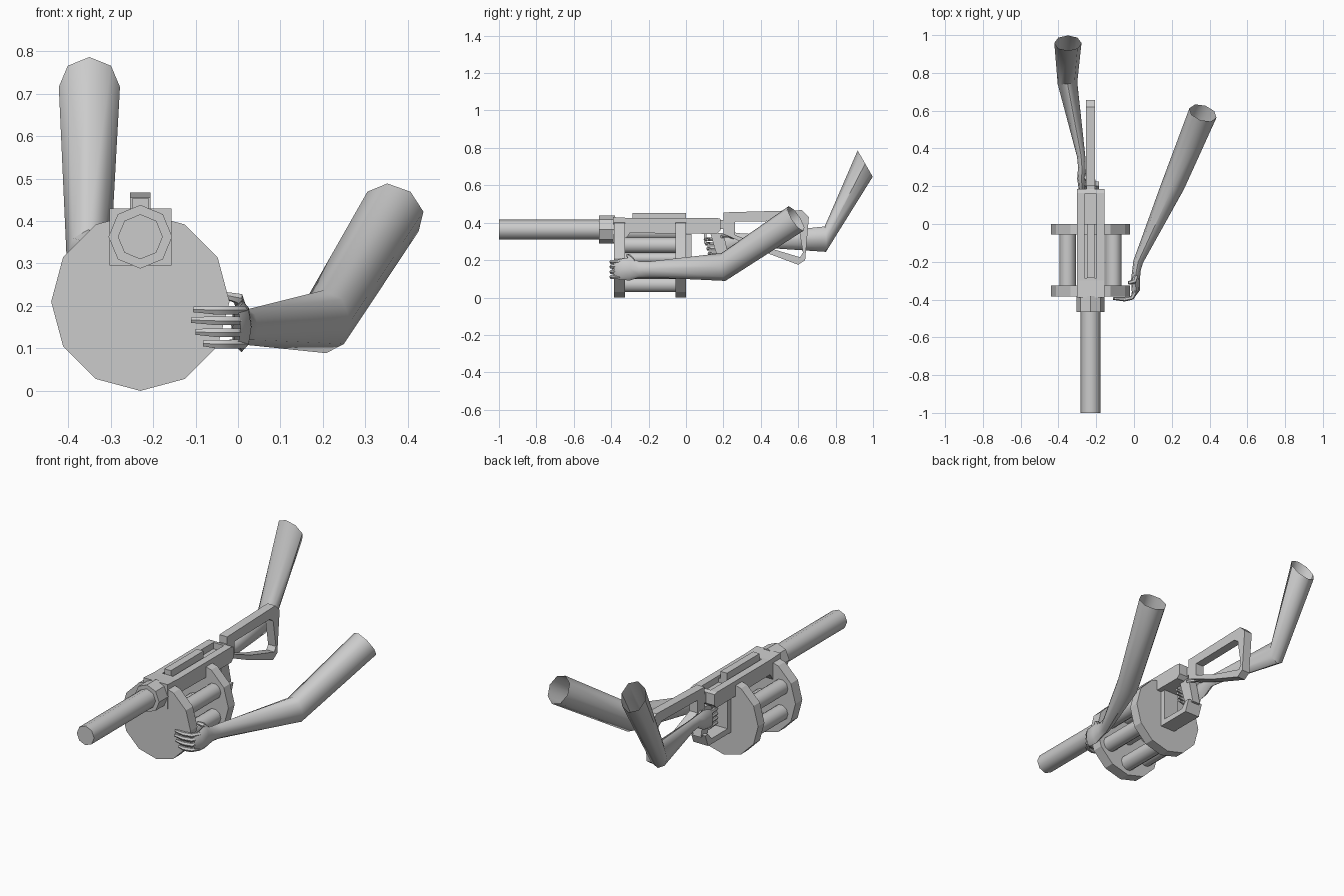
import bpy, bmesh, math
from mathutils import Vector

if "Cube" in bpy.data.objects:
    bpy.data.objects.remove(bpy.data.objects["Cube"])

grey = bpy.data.materials.new("plain grey")
grey.diffuse_color = (0.6, 0.6, 0.6, 1)
grey.use_nodes = True
grey.node_tree.nodes["Principled BSDF"].inputs["Base Color"].default_value = grey.diffuse_color
CX = -0.23  # centre line of the launcher


def finish(name, bm, smooth=False):
    bmesh.ops.recalc_face_normals(bm, faces=bm.faces)
    me = bpy.data.meshes.new(name)
    bm.to_mesh(me)
    bm.free()
    me.materials.append(grey)
    ob = bpy.data.objects.new(name, me)
    bpy.context.collection.objects.link(ob)
    if smooth:
        bpy.ops.object.select_all(action='DESELECT')
        ob.select_set(True)
        bpy.context.view_layer.objects.active = ob
        bpy.ops.object.shade_smooth_by_angle(angle=math.radians(50))
    return ob


def tube(name, sections, sides=8, caps=True, smooth=True):
    """Loft rings; each section is (centre, direction, half width, half height)."""
    bm = bmesh.new()
    rings = []
    for c, d, rw, rh in sections:
        d = Vector(d).normalized()
        side = d.cross(Vector((0, 0, 1))).normalized()
        up = side.cross(d)
        ring = []
        for i in range(sides):
            a = 2 * math.pi * i / sides
            ring.append(bm.verts.new(Vector(c) + side * rw * math.cos(a) + up * rh * math.sin(a)))
        rings.append(ring)
    for r, s in zip(rings, rings[1:]):
        for i in range(sides):
            j = (i + 1) % sides
            bm.faces.new((r[i], r[j], s[j], s[i]))
    if caps:
        bm.faces.new(rings[0])
        bm.faces.new(rings[-1])
    return finish(name, bm, smooth)


def cylinder(name, x, z, y0, y1, r, sides, smooth=False):
    return tube(name, [((x, y, z), (0, 1, 0), r, r) for y in (y0, y1)], sides, True, smooth)


def finger(name, points, r):
    pts = [Vector(p) for p in points]
    secs = []
    for i, p in enumerate(pts):
        d = pts[min(i + 1, len(pts) - 1)] - pts[max(i - 1, 0)]
        k = r * (0.65 if i == len(pts) - 1 else 1)
        secs.append((p, d, k, k))
    return tube(name, secs, 6)


def plate(name, outline, x0, x1, hole=None):
    """Extrude a (y, z) outline across x, or a frame if a hole of equal point count is given."""
    bm = bmesh.new()
    loops = [[[bm.verts.new((x, y, z)) for y, z in o] for x in (x0, x1)]
             for o in ([outline, hole] if hole else [outline])]
    n = len(outline)
    for a, b in loops:
        for i in range(n):
            j = (i + 1) % n
            bm.faces.new((a[i], a[j], b[j], b[i]))
    for k in (0, 1):
        if hole:
            o, h = loops[0][k], loops[1][k]
            for i in range(n):
                j = (i + 1) % n
                bm.faces.new((o[i], o[j], h[j], h[i]))
        else:
            bm.faces.new(loops[0][k])
    return finish(name, bm)


def box(name, x0, x1, y0, y1, z0, z1):
    return plate(name, [(y0, z0), (y1, z0), (y1, z1), (y0, z1)], x0, x1)


# barrel and collar
cylinder("barrel", CX, 0.363, -1.0, -0.44, 0.053, 8, True)
cylinder("barrel_collar", CX, 0.363, -0.465, -0.38, 0.075, 8)

# drum: two discs, six chambers and an axle
cylinder("drum_front_disc", CX, 0.21, -0.385, -0.325, 0.21, 12)
cylinder("drum_back_disc", CX, 0.21, -0.055, 0.0, 0.21, 12)
for k in range(6):
    a = math.radians(30 + 60 * k)
    cylinder("chamber", CX + 0.14 * math.cos(a), 0.21 + 0.14 * math.sin(a), -0.33, -0.05, 0.043, 10, True)
cylinder("drum_axle", CX, 0.21, -0.33, -0.05, 0.03, 8, True)

# receiver with a groove along the top
body = plate("receiver", [(-0.39, 0.295), (-0.335, 0.295), (-0.30, 0.345), (0.165, 0.34),
                          (0.185, 0.36), (0.185, 0.42), (0.165, 0.425), (-0.30, 0.425),
                          (-0.39, 0.43)], CX - 0.073, CX + 0.073)
cutter = box("groove_cutter", CX - 0.032, CX + 0.032, -0.285, 0.16, 0.39, 0.5)
cutter.hide_render = True
cutter.hide_viewport = True
cut = body.modifiers.new("groove", 'BOOLEAN')
cut.object = cutter
cut.solver = 'EXACT'
box("top_rail", CX - 0.02, CX + 0.02, -0.285, 0.0, 0.385, 0.453)

# trigger guard, trigger and grip
plate("trigger_guard", [(0, 0.34), (0.03, 0.34), (0.03, 0.165), (0.17, 0.165), (0.2, 0.20),
                        (0.225, 0.20), (0.2, 0.135), (0, 0.135)], CX - 0.045, CX + 0.045)
plate("grip", [(0.13, 0.345), (0.2, 0.345), (0.235, 0.19), (0.175, 0.19)], CX - 0.025, CX + 0.025)
box("trigger", CX - 0.008, CX + 0.008, 0.095, 0.11, 0.29, 0.345)

# shoulder stock
box("stock_joint", CX - 0.022, CX + 0.022, 0.16, 0.21, 0.365, 0.415)
plate("shoulder_stock",
      [(0.20, 0.455), (0.62, 0.467), (0.657, 0.43), (0.637, 0.2), (0.6, 0.175), (0.40, 0.25), (0.20, 0.34)],
      CX - 0.024, CX + 0.024,
      [(0.262, 0.405), (0.57, 0.41), (0.60, 0.39), (0.625, 0.24), (0.61, 0.215), (0.41, 0.275), (0.262, 0.335)])

# supporting arm, open at the shoulder
tube("support_arm", [((0.365, 0.588, 0.422), (0.14, 0.40, 0.26), 0.076, 0.078),
                     ((0.205, 0.2, 0.163), (0.25, 1, 0.15), 0.062, 0.075),
                     ((0.022, -0.2, 0.15), (0.25, 1, 0), 0.026, 0.042),
                     ((0.012, -0.25, 0.15), (0.1, 1, 0), 0.022, 0.042),
                     ((0.008, -0.30, 0.153), (-0.05, 1, 0), 0.024, 0.062),
                     ((0.01, -0.355, 0.15), (-0.2, 1, 0), 0.022, 0.055),
                     ((-0.005, -0.39, 0.15), (-0.5, 1, 0), 0.012, 0.042)], 8, False)
for z, tip in ((0.19, -0.105), (0.165, -0.11), (0.137, -0.1), (0.11, -0.082)):
    finger("support_finger", [(0.012, -0.35, z), (-0.01, -0.39, z), (-0.05, -0.398, z), (tip, -0.394, z + 0.002)], 0.012)
finger("support_thumb", [(0.01, -0.28, 0.19), (0.0, -0.305, 0.218), (-0.03, -0.312, 0.225)], 0.014)

# trigger arm, open at the shoulder
tube("trigger_arm", [((-0.35, 0.958, 0.716), (0, 0.87, 0.5), 0.072, 0.081),
                     ((-0.352, 0.745, 0.312), (-0.1, 1, 0.05), 0.052, 0.068),
                     ((-0.28, 0.36, 0.305), (-0.15, 1, -0.05), 0.022, 0.035),
                     ((-0.276, 0.30, 0.308), (-0.05, 1, 0), 0.02, 0.034),
                     ((-0.277, 0.24, 0.295), (0, 1, 0), 0.024, 0.055),
                     ((-0.276, 0.18, 0.28), (0.1, 1, 0), 0.016, 0.05)], 8, False)
for i in range(4):
    z = 0.312 - 0.025 * i
    finger("trigger_finger", [(-0.277, 0.2, z), (-0.272, 0.125, z), (-0.235, 0.105 + 0.007 * i, z),
                              (-0.195, 0.115 + 0.007 * i, z - 0.004)], 0.011)
finger("trigger_thumb", [(-0.27, 0.26, 0.32), (-0.24, 0.23, 0.335), (-0.2, 0.19, 0.325)], 0.013)
